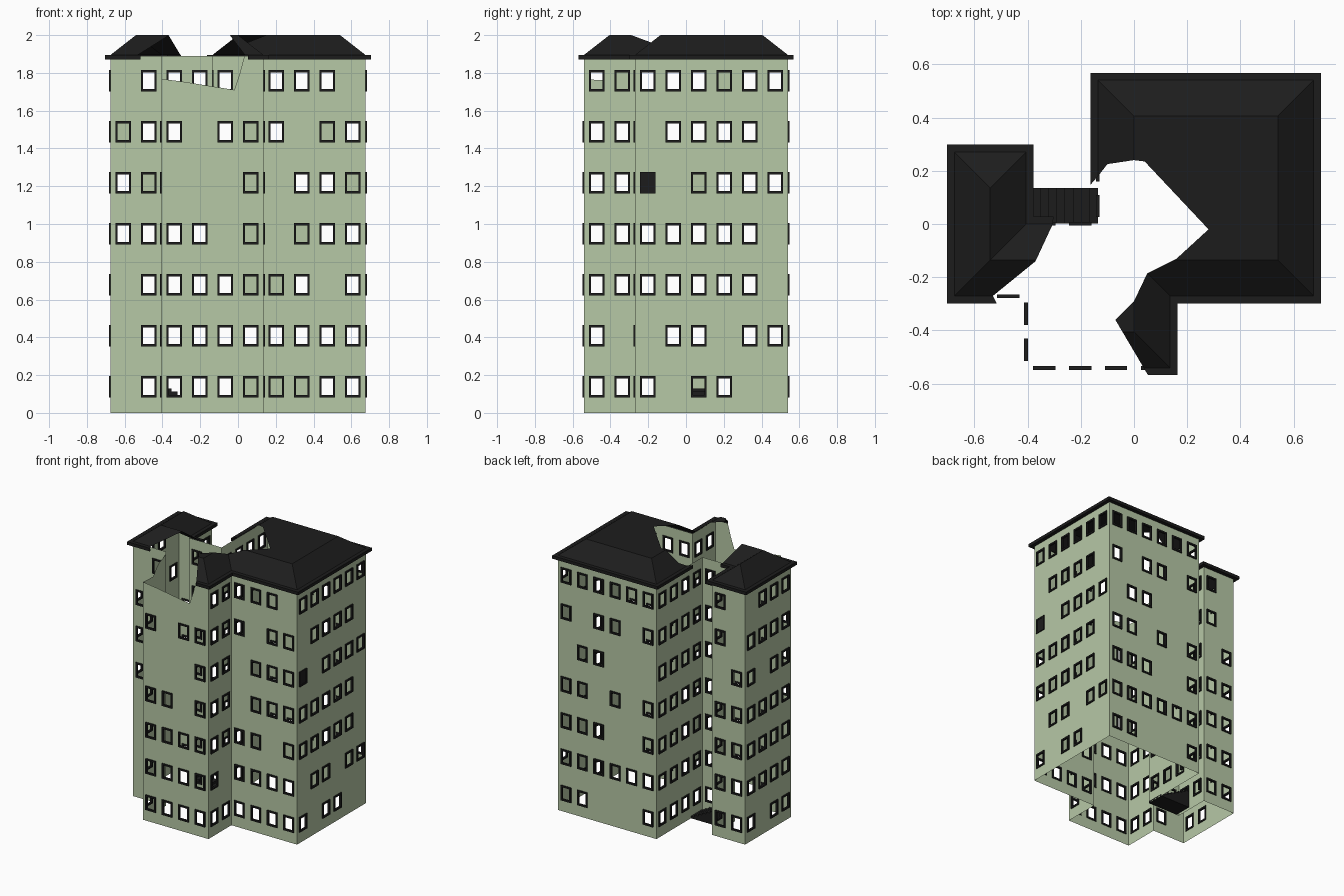
import bpy, bmesh, math
from mathutils import Vector

if "Cube" in bpy.data.objects:
    bpy.data.objects.remove(bpy.data.objects["Cube"])

U = 0.135            # plan module: one window bay
FLOOR = 0.27         # storey height


def material(name, rgb):
    m = bpy.data.materials.new(name)
    m.diffuse_color = (*rgb, 1)
    m.use_nodes = True
    m.node_tree.nodes["Principled BSDF"].inputs["Base Color"].default_value = m.diffuse_color
    return m


GREEN = material("pale_green_plaster", (0.47, 0.58, 0.38))
DARK = material("charred_dark", (0.012, 0.012, 0.012))


def finish(bm, name, mat):
    me = bpy.data.meshes.new(name)
    bm.to_mesh(me)
    bm.free()
    me.materials.append(mat)
    ob = bpy.data.objects.new(name, me)
    bpy.context.collection.objects.link(ob)
    return ob


def face(bm, pts):
    return bm.faces.new([bm.verts.new(p) for p in pts])


def box(bm, lo, hi):
    v = [bm.verts.new((x, y, z)) for x in (lo[0], hi[0])
         for y in (lo[1], hi[1]) for z in (lo[2], hi[2])]
    for f in ((0, 1, 3, 2), (4, 6, 7, 5), (0, 4, 5, 1),
              (2, 3, 7, 6), (0, 2, 6, 4), (1, 5, 7, 3)):
        bm.faces.new([v[i] for i in f])


def inside(p, poly):
    hit = False
    for (x1, y1), (x2, y2) in zip(poly, poly[1:] + poly[:1]):
        if (y1 > p[1]) != (y2 > p[1]) and \
                p[0] < x1 + (p[1] - y1) * (x2 - x1) / (y2 - y1):
            hit = not hit
    return hit


def tear(bm, poly, a, b):
    """Remove everything inside a polygon drawn on axes a, b."""
    for p, q in zip(poly, poly[1:] + poly[:1]):
        co, no = Vector((0, 0, 0)), Vector((0, 0, 0))
        co[a], co[b] = p
        no[a], no[b] = q[1] - p[1], p[0] - q[0]
        bmesh.ops.bisect_plane(bm, geom=bm.verts[:] + bm.edges[:] + bm.faces[:],
                               plane_co=co, plane_no=no.normalized(), dist=1e-5)
    dead = []
    for f in bm.faces:
        c = f.calc_center_median()
        if inside((c[a], c[b]), poly):
            dead.append(f)
    bmesh.ops.delete(bm, geom=dead, context='FACES')


# Plan corners (in bays), counter-clockwise, with the wall that starts at each:
# seven storeys bottom to top, 1 = window in that bay
WALLS = [
    ("left_front_wall", -5, -2, "01 01 01 11 11 11 01"),
    ("front_left_side_wall", -3, -2, "11 11 11 11 11 11 00"),
    ("front_wall", -3, -4, "1111 1111 1111 1101 0001 1011 0000"),
    ("front_right_side_wall", 1, -4, "11 10 11 11 11 11 11"),
    ("right_front_wall", 1, -2, "1111 1111 1101 0111 0111 1011 1110"),
    ("right_wall", 5, -2, "101100 011011 111110 111110 101111 011110 111111"),
    ("back_wall", 5, 4, "110001 111111 111001 110101 011000 101101 111111"),
    ("notch_right_wall", -1, 4, "1111 1111 1111 1111 1111 1111 1111"),
    ("notch_back_wall", -1, 0, "11 11 11 11 11 11 11"),
    ("notch_left_wall", -3, 0, "11 11 11 11 11 11 11"),
    ("left_back_wall", -3, 2, "11 11 11 11 01 10 10"),
    ("left_wall", -5, 2, "1011 1111 1111 1111 1011 1111 0111"),
]
PLAN = [Vector((w[1] * U, w[2] * U, 0)) for w in WALLS]
N = len(PLAN)

# Collapsed parts of the front walls: polygon and its two axes
TEARS = {
    "front_wall": ([(-0.5, 1.78), (-0.3, 1.755), (-0.02, 1.71), (0.01, 1.8),
                    (0.05, 1.95), (-0.5, 1.95)], 0, 2),
    "front_left_side_wall": ([(-0.6, 1.77), (-0.42, 1.76), (-0.36, 1.83),
                              (-0.27, 1.87), (-0.26, 1.95), (-0.6, 1.95)], 1, 2),
}


def build_wall(name, p, q, rows):
    d = (q - p).normalized()
    out = Vector((d.y, -d.x, 0))
    wall, frames = bmesh.new(), bmesh.new()

    def at(s, z, o=0.0):
        return p + d * s + out * o + Vector((0, 0, z))

    def ring(bm, outer, inner, o0, o1):
        for k in range(4):
            j = (k + 1) % 4
            face(bm, [at(*outer[k], o0), at(*outer[j], o0),
                      at(*inner[j], o1), at(*inner[k], o1)])

    def rect(cx, cz, w, h):
        return [(cx - w, cz - h), (cx + w, cz - h), (cx + w, cz + h), (cx - w, cz + h)]

    for r, row in enumerate(rows.split()):
        for c, bit in enumerate(row):
            cx, cz = (c + 0.5) * U, (r + 0.5) * FLOOR
            cell = rect(cx, cz, U / 2, FLOOR / 2)
            if bit == "0":
                face(wall, [at(*k) for k in cell])
                continue
            cz += 0.003
            hole, rim = rect(cx, cz, 0.030, 0.044), rect(cx, cz, 0.042, 0.056)
            ring(wall, cell, hole, 0, 0)
            # picture-frame trim, a closed loop of four bars
            ring(frames, rim, hole, 0.008, 0.008)
            ring(frames, hole, rim, -0.006, -0.006)
            ring(frames, rim, rim, -0.006, 0.008)
            ring(frames, hole, hole, 0.008, -0.006)
    for bm in (wall, frames):
        bmesh.ops.remove_doubles(bm, verts=bm.verts, dist=1e-5)
    if name in TEARS:
        tear(wall, *TEARS[name])
    finish(wall, name, GREEN)
    finish(frames, name.replace("wall", "window_frames"), DARK)


for i, (name, _, _, rows) in enumerate(WALLS):
    build_wall(name, PLAN[i], PLAN[(i + 1) % N], rows)


# Roof: eaves slab, slopes one bay deep, flat top
def inset(i, dist, z):
    a = (PLAN[i] - PLAN[i - 1]).normalized()
    b = (PLAN[(i + 1) % N] - PLAN[i]).normalized()
    shift = Vector((-a.y - b.y, a.x + b.x, 0)) * dist
    return PLAN[i] + shift + Vector((0, 0, z))


TOP = 2.0
roof = bmesh.new()
profile = [(0, 1.872), (-0.028, 1.872), (-0.028, 1.895), (0, 1.895), (U, TOP)]
for (d0, z0), (d1, z1) in zip(profile, profile[1:]):
    for i in range(N):
        j = (i + 1) % N
        face(roof, [inset(i, d0, z0), inset(j, d0, z0),
                    inset(j, d1, z1), inset(i, d1, z1)])
for x0, y0, x1, y1 in ((-2, -3, 0, -1), (0, -1, 4, 3)):
    face(roof, [Vector((x * U, y * U, TOP))
                for x, y in ((x0, y0), (x1, y0), (x1, y1), (x0, y1))])
bmesh.ops.remove_doubles(roof, verts=roof.verts, dist=1e-5)
bmesh.ops.dissolve_degenerate(roof, dist=1e-5, edges=roof.edges)

# Blasted opening through the roof
tear(roof, [(-0.30, 0.05), (-0.17, 0.05), (-0.17, 0.14), (-0.135, 0.18),
            (-0.10, 0.225), (0.0, 0.24), (0.04, 0.235), (0.28, -0.02),
            (0.16, -0.13), (0.05, -0.185), (0.0, -0.29), (-0.07, -0.36),
            (0.06, -0.58), (-0.45, -0.60), (-0.51, -0.31), (-0.53, -0.27),
            (-0.37, -0.14), (-0.305, 0.0)], 0, 1)
bmesh.ops.dissolve_limit(roof, angle_limit=math.radians(0.5),
                         verts=roof.verts, edges=roof.edges)
finish(roof, "broken_roof", DARK)

# One blind window on the right wall
pane = bmesh.new()
box(pane, (5 * U - 0.002, -0.235, 1.172), (5 * U + 0.004, -0.17, 1.265))
finish(pane, "boarded_window", DARK)

# Entrance steps in the rear notch, rising towards the left wing
steps = bmesh.new()
COUNT, X0, RUN = 8, -0.135, 0.031
for k in range(COUNT):
    box(steps, (X0 - (k + 1) * RUN, 0.002, 0.0), (X0 - k * RUN, U, 0.016 * (k + 1)))
finish(steps, "entrance_steps", DARK)
